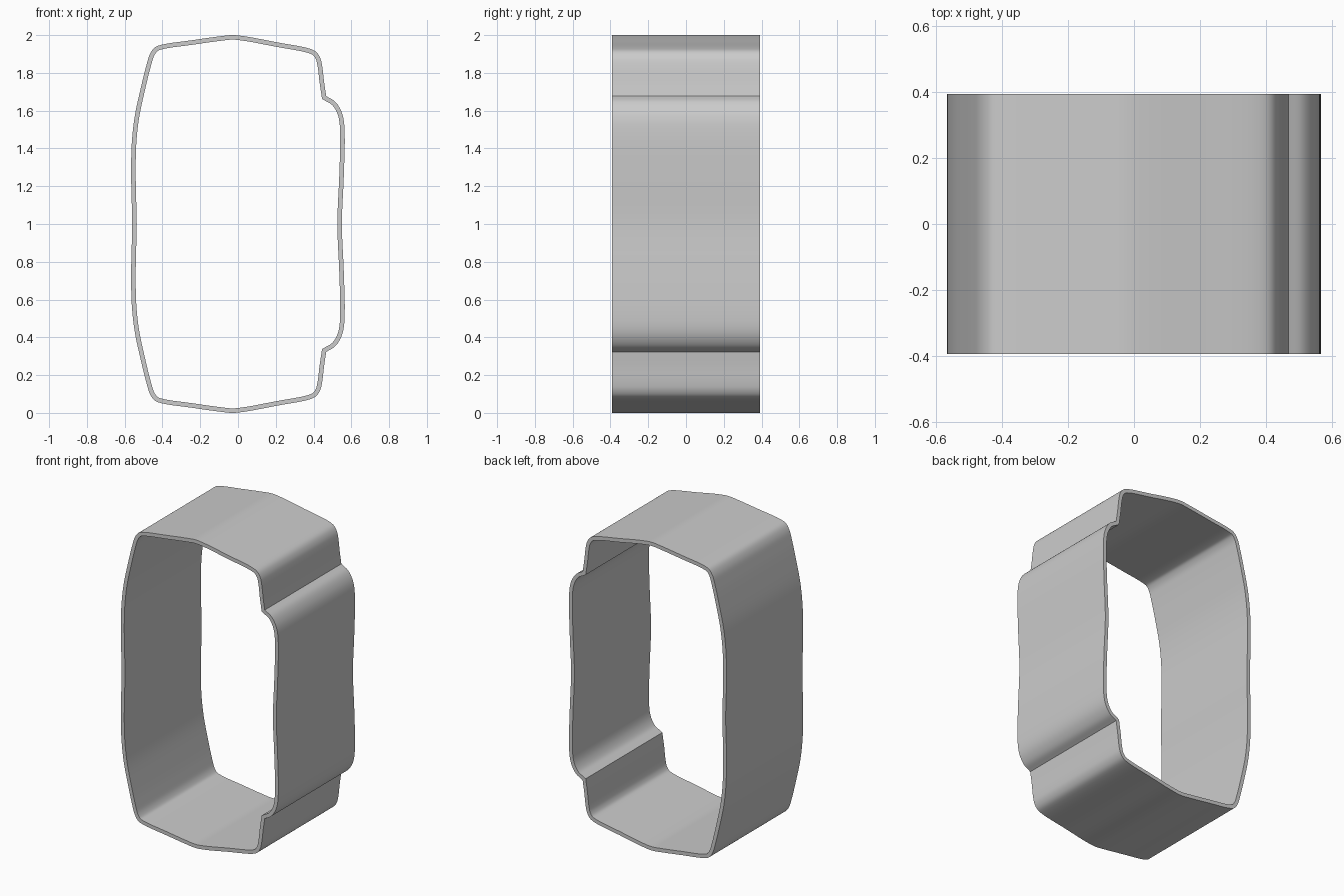
import bpy
import bmesh
from mathutils import Vector

cube = bpy.data.objects.get("Cube")
if cube:
    bpy.data.objects.remove(cube, do_unlink=True)

HALF_DEPTH = 0.393
WALL = 0.024
MID_Z = 1.0

# Upper half of the outline (x, z): bulged side panel, then the cap and far side
panel = [(0.55, 1), (0.56, 1.25), (0.565, 1.47), (0.558, 1.56),
         (0.541, 1.61), (0.512, 1.65), (0.467, 1.677)]
shell = [(0.467, 1.677), (0.456, 1.75), (0.445, 1.84), (0.435, 1.88), (0.415, 1.91),
         (0.38, 1.928), (0.2, 1.963), (0.04, 1.993), (-0.03, 2.0), (-0.1, 1.993),
         (-0.25, 1.972), (-0.4, 1.95), (-0.44, 1.935), (-0.466, 1.9), (-0.485, 1.84),
         (-0.517, 1.71), (-0.545, 1.58), (-0.56, 1.46), (-0.565, 1.36),
         (-0.565, 1.2), (-0.56, 1)]


def mirrored(points):
    """Reflect points across the middle height, in reverse order."""
    return [(x, 2 * MID_Z - z) for x, z in reversed(points)]


def smooth(points, steps=5):
    """Centripetal spline through the points, without the last one."""
    p = [Vector(q) for q in points]
    p = [2 * p[0] - p[1]] + p + [2 * p[-1] - p[-2]]
    out = []
    for a, b, c, d in zip(p, p[1:], p[2:], p[3:]):
        t1 = (b - a).length ** 0.5
        t2 = t1 + (c - b).length ** 0.5
        t3 = t2 + (d - c).length ** 0.5
        for i in range(steps):
            t = t1 + (t2 - t1) * i / steps
            ab = a.lerp(b, t / t1)
            bc = b.lerp(c, (t - t1) / (t2 - t1))
            cd = c.lerp(d, (t - t2) / (t3 - t2))
            abc = ab.lerp(bc, t / t2)
            bcd = bc.lerp(cd, (t - t1) / (t3 - t1))
            out.append(abc.lerp(bcd, (t - t1) / (t2 - t1)))
    return out


# The two spans meet at the sharp notches
outline = smooth(mirrored(panel) + panel[1:]) + smooth(shell + mirrored(shell)[1:])

# Outer wall of the band
bm = bmesh.new()
front = [bm.verts.new((x, -HALF_DEPTH, z)) for x, z in outline]
back = [bm.verts.new((x, HALF_DEPTH, z)) for x, z in outline]
for i in range(len(outline)):
    bm.faces.new((front[i - 1], back[i - 1], back[i], front[i]))
mesh = bpy.data.meshes.new("band")
bm.to_mesh(mesh)
bm.free()
band = bpy.data.objects.new("band", mesh)
bpy.context.collection.objects.link(band)

# Plain grey surface
grey = bpy.data.materials.new("light grey")
grey.use_nodes = True
colour = (0.6, 0.6, 0.6, 1)
grey.diffuse_color = colour
grey.node_tree.nodes["Principled BSDF"].inputs["Base Color"].default_value = colour
mesh.materials.append(grey)

# Wall thickness inward, then smooth walls with crisp rims and notches
bpy.ops.object.select_all(action='DESELECT')
band.select_set(True)
bpy.context.view_layer.objects.active = band
solid = band.modifiers.new("wall", 'SOLIDIFY')
solid.thickness = WALL
solid.offset = -1
solid.use_even_offset = True
bpy.ops.object.modifier_apply(modifier=solid.name)
bpy.ops.object.shade_smooth_by_angle(angle=0.6)
